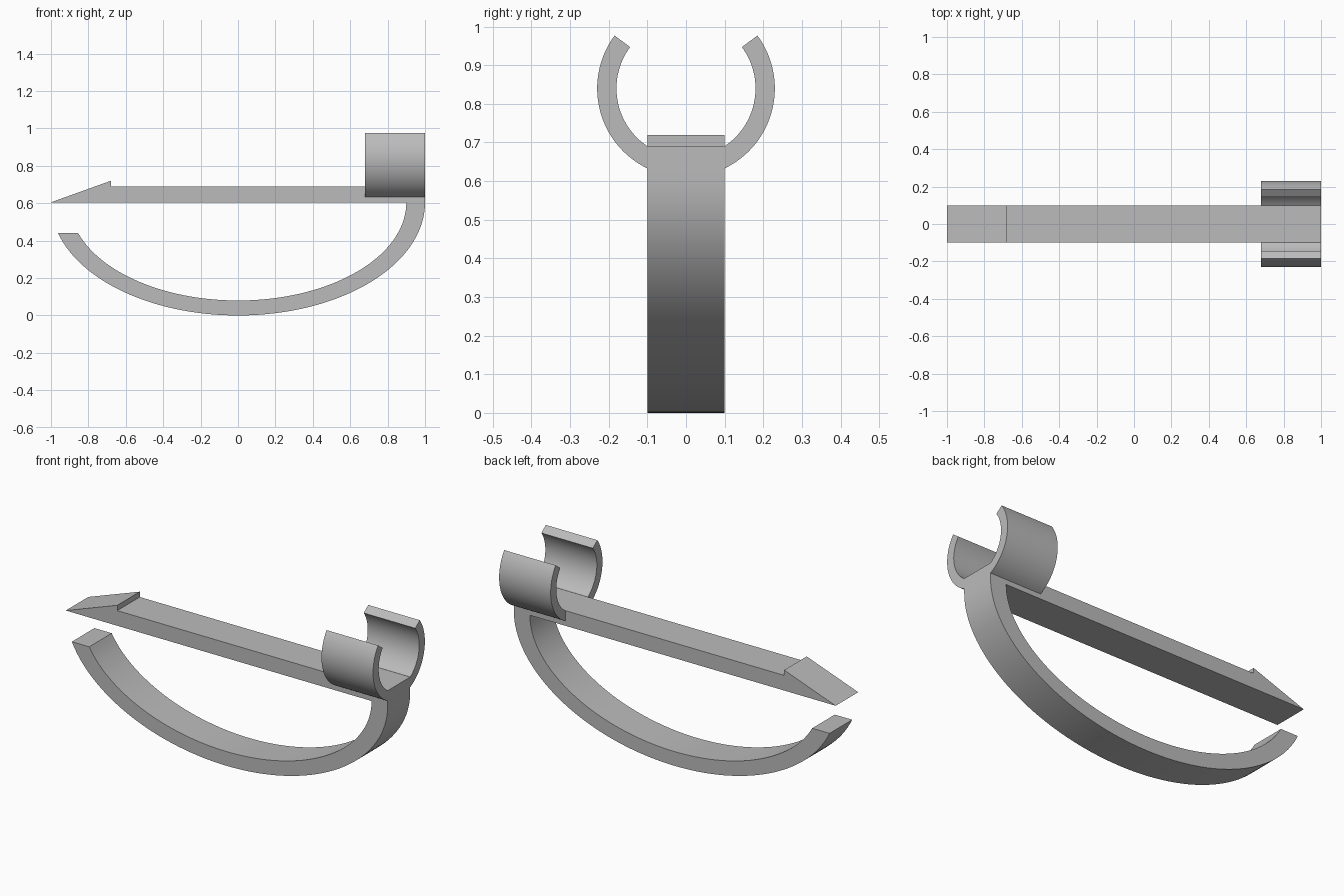
import bpy, bmesh
from math import sin, cos, asin, acos, pi, radians
from mathutils import Vector

cube = bpy.data.objects.get("Cube")
if cube:
    bpy.data.objects.remove(cube, do_unlink=True)

grey = bpy.data.materials.new("plain grey")
grey.use_nodes = True
colour = (0.5, 0.5, 0.5, 1)
grey.diffuse_color = colour
grey.node_tree.nodes["Principled BSDF"].inputs["Base Color"].default_value = colour


def arc(cx, cz, rx, rz, start, end, steps):
    """Points along an elliptical arc, both ends included."""
    angles = [start + (end - start) * i / steps for i in range(steps + 1)]
    return [(cx + rx * cos(a), cz + rz * sin(a)) for a in angles]


def extrude_profile(name, points, direction):
    """Solid made by sweeping a closed outline of 3D points."""
    bm = bmesh.new()
    face = bm.faces.new([bm.verts.new(p) for p in points])
    swept = bmesh.ops.extrude_face_region(bm, geom=[face], use_keep_orig=True)
    moved = [g for g in swept["geom"] if isinstance(g, bmesh.types.BMVert)]
    bmesh.ops.translate(bm, verts=moved, vec=Vector(direction))
    bmesh.ops.recalc_face_normals(bm, faces=bm.faces)
    mesh = bpy.data.meshes.new(name)
    bm.to_mesh(mesh)
    bm.free()
    mesh.materials.append(grey)
    obj = bpy.data.objects.new(name, mesh)
    bpy.context.collection.objects.link(obj)
    bpy.ops.object.select_all(action="DESELECT")
    obj.select_set(True)
    bpy.context.view_layer.objects.active = obj
    bpy.ops.object.shade_smooth_by_angle(angle=radians(30))
    return obj


# Curved bow and straight barbed pin, one continuous outline
PIVOT, TIP, HALF = 0.605, 0.44, 0.1
outer_rz, inner_rz = PIVOT, PIVOT - 0.08
drop = PIVOT - TIP
outer = arc(0, PIVOT, 1.0, outer_rz, pi + asin(drop / outer_rz), 2 * pi, 64)
inner = arc(0, PIVOT, 0.9, inner_rz, 2 * pi, pi + asin(drop / inner_rz), 64)
pin = [(1, 0.69), (-0.68, 0.69), (-0.68, 0.72), (-1, PIVOT)]
outline = [(x, -HALF, z) for x, z in outer + pin + inner]
extrude_profile("bow_and_pin", outline, (0, 2 * HALF, 0))

# Pair of curved clip jaws rising from the sides of the pin
CLIP_Z, R_OUT, R_IN, OPENING = 0.84, 0.23, 0.18, radians(36.5)
jaw = (arc(0, CLIP_Z, R_OUT, R_OUT, -acos(HALF / R_OUT), OPENING, 32)
       + arc(0, CLIP_Z, R_IN, R_IN, OPENING, -acos(HALF / R_IN), 32))
for name, side in (("clip_jaw_front", -1), ("clip_jaw_back", 1)):
    extrude_profile(name, [(0.68, side * y, z) for y, z in jaw], (0.32, 0, 0))
